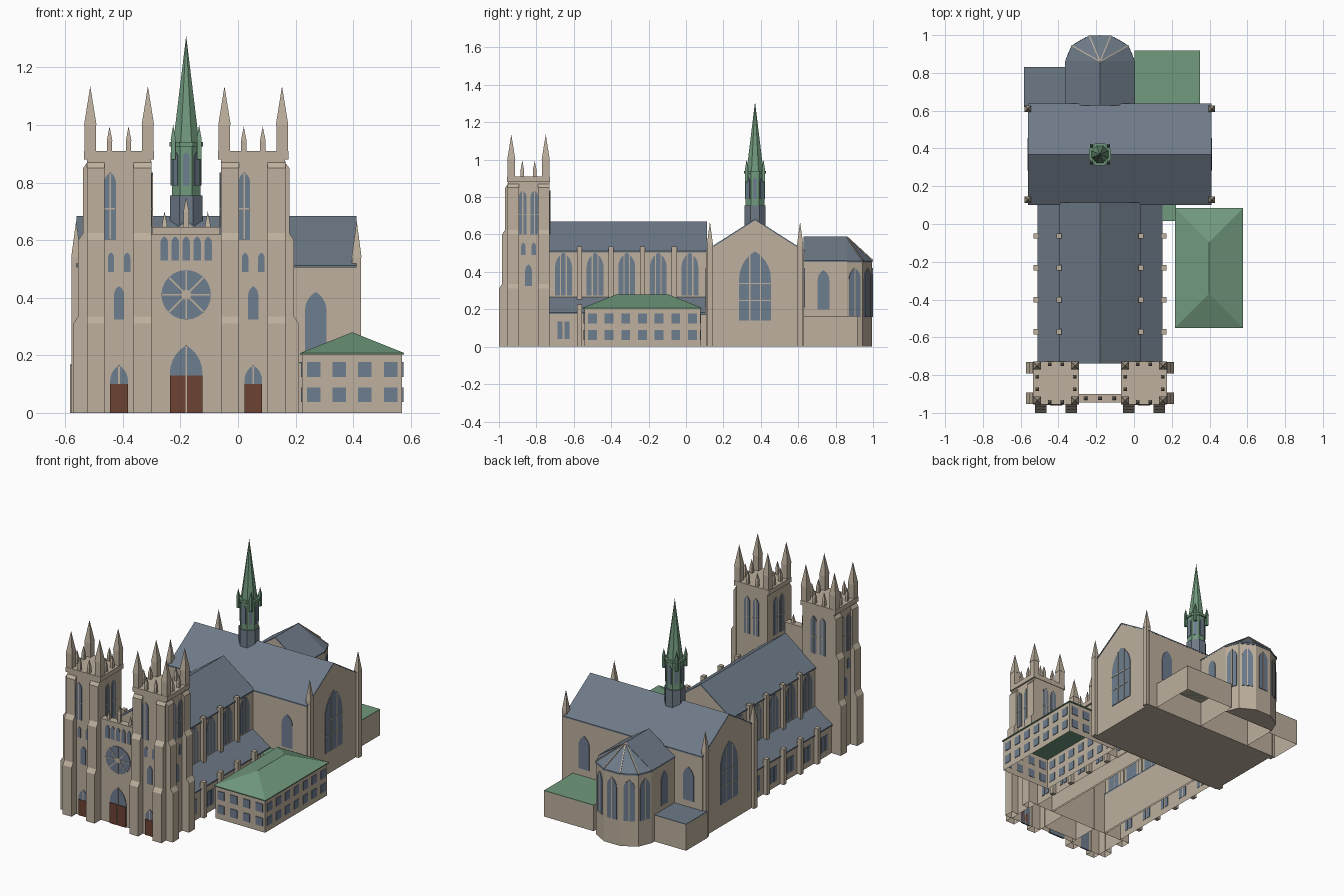
import bpy, bmesh, math
from mathutils import Vector, Matrix

cube = bpy.data.objects.get("Cube")
if cube:
    bpy.data.objects.remove(cube, do_unlink=True)

COLOURS = {
    "stone": (0.51, 0.435, 0.34),
    "slate": (0.155, 0.195, 0.245),
    "glass": (0.155, 0.205, 0.275),
    "copper_green": (0.165, 0.32, 0.205),
    "door_brown": (0.15, 0.055, 0.033),
}
mats = {}
for key, rgb in COLOURS.items():
    m = bpy.data.materials.new(key)
    m.use_nodes = True
    m.diffuse_color = (*rgb, 1)
    m.node_tree.nodes["Principled BSDF"].inputs["Base Color"].default_value = (*rgb, 1)
    mats[key] = m

parts = {}
Z = Vector((0, 0, 1))
FRONT, BACK, RIGHT, LEFT = (Vector(v) for v in ((0, -1, 0), (0, 1, 0), (1, 0, 0), (-1, 0, 0)))
C = -0.18  # axis of nave, choir and spire


def part(name, mat):
    return parts.setdefault(name, (bmesh.new(), mat))[0]


def loft(bm, ring_a, ring_b, open_base=False):
    """Closed solid between two matching rings; optionally without its floor."""
    a = [bm.verts.new(p) for p in ring_a]
    b = [bm.verts.new(p) for p in ring_b]
    faces = [bm.faces.new(a), bm.faces.new(b)]
    for i in range(len(a)):
        j = (i + 1) % len(a)
        faces.append(bm.faces.new((a[i], a[j], b[j], b[i])))
    bmesh.ops.recalc_face_normals(bm, faces=faces)
    if open_base:
        floor = [f for f in faces if all(v.co.z < 0.001 for v in f.verts)]
        bmesh.ops.delete(bm, geom=floor, context='FACES_ONLY')


def slab(name, mat, pts, o, n, d0, d1, open_base=False):
    """Extrude an upright profile along the horizontal normal n."""
    u, o = Z.cross(n), Vector(o)
    rings = [[o + u * a + Z * b + n * d for a, b in pts] for d in (d0, d1)]
    loft(part(name, mat), rings[0], rings[1], open_base)


def box(name, mat, x0, x1, y0, y1, z0, z1, open_base=False):
    slab(name, mat, [(x0, z0), (x1, z0), (x1, z1), (x0, z1)], (0, 0, 0), FRONT, -y1, -y0, open_base)


def spike(name, mat, x, y, z0, z1, r, sides=4):
    """Pyramid with flat-to-flat half width r."""
    R = r / math.cos(math.pi / sides)
    mtx = Matrix.Translation((x, y, (z0 + z1) / 2)) @ Matrix.Rotation(math.pi / sides, 4, 'Z')
    bmesh.ops.create_cone(part(name, mat), cap_ends=True, segments=sides, radius1=R, radius2=0,
                          depth=z1 - z0, matrix=mtx)


def drum(name, mat, x, y, z0, z1, r, sides=8):
    R = r / math.cos(math.pi / sides)
    mtx = Matrix.Translation((x, y, (z0 + z1) / 2)) @ Matrix.Rotation(math.pi / sides, 4, 'Z')
    bmesh.ops.create_cone(part(name, mat), cap_ends=True, segments=sides, radius1=R, radius2=R,
                          depth=z1 - z0, matrix=mtx)


def pinnacle(name, mat, x, y, z0, z1, z2, r):
    box(name, mat, x - r, x + r, y - r, y + r, z0, z1)
    spike(name, mat, x, y, z1, z2, r * 1.08)


def bar(name, mat, p, q, r):
    p, q = Vector(p), Vector(q)
    mtx = Matrix.Translation((p + q) / 2) @ (q - p).to_track_quat('Z', 'Y').to_matrix().to_4x4()
    bmesh.ops.create_cube(part(name, mat), size=1, matrix=mtx @ Matrix.Diagonal((r, r, (q - p).length, 1)))


def rect(name, mat, o, n, w, h, d=0.004):
    slab(name, mat, [(-w / 2, 0), (w / 2, 0), (w / 2, h), (-w / 2, h)], o, n, -0.002, d)


def lancet(name, o, n, w, h, mullions=0, transoms=()):
    """Pointed window plate with stone mullions."""
    spring = h - w * 0.866
    arc = [(w * math.cos(t) - w / 2, spring + w * math.sin(t)) for t in (math.pi / 15 * i for i in range(6))]
    pts = arc + [(-a, b) for a, b in reversed(arc[:-1])] + [(-w / 2, 0), (w / 2, 0)]
    slab(name + "_glass", "glass", pts, o, n, -0.002, 0.004)
    u = Z.cross(n)
    for i in range(mullions):
        a = w * ((i + 1) / (mullions + 1) - 0.5)
        top = spring + math.sqrt(w * w - (abs(a) + w / 2) ** 2)
        rect(name + "_tracery", "stone", Vector(o) + u * a, n, 0.006, top, 0.006)
    for t in transoms:
        rect(name + "_tracery", "stone", Vector(o) + Z * (h * t), n, w, 0.005, 0.006)


def house(name, hw, ze, zr, o, n, length, roof, eave=0.006):
    """Gabled block with a folded roof plate over it."""
    slab(name + "_walls", "stone", [(-hw, 0), (hw, 0), (hw, ze), (0, zr), (-hw, ze)], o, n, 0, length, True)
    k, t = hw + eave, 0.008
    ze -= eave * (zr - ze) / hw
    slab(name + "_roof", roof, [(-k, ze), (k, ze), (k, ze + t), (0, zr + t), (-k, ze + t)][0:1]
         + [(0, zr), (k, ze), (k, ze + t), (0, zr + t), (-k, ze + t)], o, n, -0.003, length + 0.003)


# West towers with stepped buttresses, windows and crowns
TY, TH = -0.842, 0.111
for s in (-1, 1):
    cx = C + s * 0.233
    box("tower_walls", "stone", cx - TH, cx + TH, TY - TH, TY + TH, 0, 0.88, True)
    box("tower_parapets", "stone", cx - 0.122, cx + 0.122, TY - 0.114, TY + 0.114, 0.88, 0.91)
    step = [(0.048, 0), (0.048, 0.31), (0.031, 0.335), (0.031, 0.6), (0.014, 0.625), (0.014, 0.85), (-0.004, 0.875), (-0.004, 0)]
    side = RIGHT if s > 0 else LEFT
    for e in (-1, 1):
        # profile runs outwards, extrusion runs along the wall
        for n, o in ((FRONT, (cx + e * 0.081, TY - TH, 0)), (side, (cx + s * TH, TY + e * 0.081, 0))):
            w = Z.cross(n)
            rings = [[Vector(o) + n * a + Z * b + w * d for a, b in step] for d in (-0.031, 0.031)]
            loft(part("tower_buttresses", "stone"), rings[0], rings[1], True)
    for n in (FRONT, BACK, RIGHT, LEFT):
        u = Z.cross(n)
        o = Vector((cx, TY, 0)) + n * TH
        for e in (-1, 1):
            if n != FRONT or e < 0:
                lancet("belfry_window", o + u * (e * 0.031) + Z * 0.6, n, 0.04, 0.235, 1, (0.45,))
            if n != BACK:
                lancet("tower_small_window", o + u * (e * 0.028) + Z * 0.49, n, 0.022, 0.067)
            p = Vector((cx, TY, 0)) + n * 0.1 + u * (e * 0.033)
            pinnacle("tower_small_pinnacles", "stone", p.x, p.y, 0.91, 0.945, 0.995, 0.009)
        if n != BACK:
            lancet("tower_lancet", o + Z * 0.325, n, 0.035, 0.115)
    for ex in (-1, 1):
        for ey in (-1, 1):
            pinnacle("tower_corner_pinnacles", "stone", cx + ex * 0.1, TY + ey * 0.092, 0.91, 1.0, 1.135, 0.02)
    # side portal
    lancet("side_portal", (cx, TY - TH, 0), FRONT, 0.062, 0.165, 1)
    rect("side_doors", "door_brown", (cx, TY - TH, 0), FRONT, 0.062, 0.1, 0.007)

# Facade screen between the towers
FY = -0.938
box("facade_wall", "stone", C - 0.125, C + 0.125, FY, -0.905, 0, 0.62, True)
box("facade_parapet", "stone", C - 0.118, C + 0.118, FY - 0.006, -0.9, 0.62, 0.645)
for dx, top in ((-0.075, 0.7), (0, 0.75), (0.075, 0.7)):
    pinnacle("facade_pinnacles", "stone", C + dx, -0.922, 0.645, top - 0.05, top, 0.009)
for i in range(-2, 3):
    lancet("gallery_window", (C + i * 0.038, FY, 0.53), FRONT, 0.026, 0.083)
lancet("main_portal", (C, FY, 0), FRONT, 0.114, 0.235, 1)
for e in (-1, 1):
    rect("main_doors", "door_brown", (C + e * 0.03, FY, 0), FRONT, 0.054, 0.13, 0.008)
rose = [(0.086 * math.cos(math.tau * i / 24), 0.086 * math.sin(math.tau * i / 24)) for i in range(24)]
slab("rose_window", "glass", rose, (C, FY, 0.41), FRONT, -0.002, 0.004)
slab("rose_hub", "stone", [(a * 0.2, b * 0.2) for a, b in rose], (C, FY, 0.41), FRONT, 0, 0.007)
for i in range(8):
    a = math.tau * i / 8
    bar("rose_spokes", "stone", (C, FY - 0.003, 0.41),
        (C + 0.085 * math.cos(a), FY - 0.003, 0.41 + 0.085 * math.sin(a)), 0.006)

# Nave with lean-to aisles
house("nave", 0.21, 0.508, 0.662, (C, 0.11, 0), FRONT, 0.845, "slate")
for s, n in ((-1, LEFT), (1, RIGHT)):
    def across(pts):
        return [(s * a, b) for a, b in pts]
    slab("aisle_walls", "stone", across([(0.2, 0), (0.326, 0), (0.326, 0.178), (0.2, 0.262)]),
         (C, 0, 0), FRONT, -0.105, 0.735, True)
    slab("aisle_roofs", "slate", across([(0.2, 0.262), (0.332, 0.174), (0.332, 0.182), (0.2, 0.272)]),
         (C, 0, 0), FRONT, -0.105, 0.735)
    for i in range(5):
        y = -0.655 + i * 0.169
        lancet("clerestory_window", (C + s * 0.21, y, 0.275), n, 0.09, 0.228, 2)
        for e in (-0.018, 0.018):
            rect("aisle_windows", "glass", (C + s * 0.326, y + e, 0.04), n, 0.026, 0.095)
        if i < 4:
            x, y = C + s * 0.217, y + 0.085
            box("nave_piers", "stone", x - 0.013, x + 0.013, y - 0.014, y + 0.014, 0.2, 0.535)
            x = C + s * 0.338
            box("aisle_piers", "stone", x - 0.014, x + 0.014, y - 0.014, y + 0.014, 0, 0.225)

# Transept, its end windows and corner pinnacles
TX0, TX1, TYC = -0.558, 0.408, 0.369
house("transept", 0.262, 0.508, 0.675, (TX0, TYC, 0), RIGHT, TX1 - TX0, "slate")
box("transept_floor", "stone", TX0, TX1, TYC - 0.26, TYC + 0.26, 0, 0.004)
for x, n in ((TX0, LEFT), (TX1, RIGHT)):
    lancet("transept_great_window", (x, TYC, 0.14), n, 0.17, 0.37, 2, (0.28, 0.53))
    for e in (-1, 1):
        pinnacle("transept_pinnacles", "stone", x + n.x * 0.004, TYC + e * 0.241, 0, 0.54, 0.668, 0.016)
for x in (0.27, -0.46):
    lancet("transept_side_window", (x, TYC - 0.262, 0.21), FRONT, 0.075, 0.21)
    lancet("transept_side_window", (x, TYC + 0.262, 0.21), BACK, 0.075, 0.21)

# Choir and polygonal apse
CH, AY, AZ, APEX = 0.182, 0.86, 0.455, 0.58
house("choir", CH, AZ, APEX, (C, AY, 0), FRONT, AY - 0.63, "slate", 0.004)
for s, n in ((-1, LEFT), (1, RIGHT)):
    lancet("choir_window", (C + s * CH, 0.735, 0.2), n, 0.062, 0.21)


def apse_ring(k, z):
    return [Vector((C + k * CH * math.cos(math.pi * i / 5), AY + k * 0.142 * math.sin(math.pi * i / 5), z)) for i in range(6)]


ring = apse_ring(1, 0)
loft(part("apse_walls", "stone"), ring, apse_ring(1, AZ))
loft(part("apse_cornice", "slate"), apse_ring(1.02, AZ - 0.006), apse_ring(1.02, AZ + 0.004))
bm = part("apse_roof", "slate")
tip = bm.verts.new((C, AY, APEX + 0.006))
rim = [bm.verts.new(p) for p in apse_ring(1.02, AZ + 0.004)]
for i in range(5):
    bm.faces.new((rim[i], rim[i + 1], tip))
    a, b = ring[i], ring[i + 1]
    n = (b - a).cross(Z).normalized()
    lancet("apse_window", (a + b) / 2 + Z * 0.16, n, 0.066, 0.26, 1)
for p in apse_ring(1.02, AZ + 0.006)[1:5]:
    bar("apse_ribs", "stone", p, (C, AY, APEX + 0.007), 0.006)

# Low sacristy blocks beside the choir
for name, mat, x0, x1, y1, z in (("east_sacristy", "copper_green", 0.003, 0.35, 0.918, 0.165),
                                 ("west_sacristy", "slate", -0.583, -0.362, 0.832, 0.168)):
    box(name + "_walls", "stone", x0, x1, 0.62, y1, 0, z - 0.004, True)
    box(name + "_roof", mat, x0, x1, 0.62, y1, z - 0.004, z)

# Crossing spire
box_y = TYC
drum("spire_base", "slate", C, box_y, 0.6, 0.755, 0.057)
drum("spire_lantern", "copper_green", C, box_y, 0.755, 0.93, 0.05)
drum("spire_collar", "copper_green", C, box_y, 0.925, 0.94, 0.058)
spike("spire_cone", "copper_green", C, box_y, 0.94, 1.31, 0.045, 8)
for i in range(8):
    n = Vector((math.cos(math.tau * i / 8), math.sin(math.tau * i / 8), 0))
    lancet("spire_window", Vector((C, box_y, 0.79)) + n * 0.05, n, 0.022, 0.115)
for ex in (-1, 1):
    for ey in (-1, 1):
        pinnacle("spire_pinnacles", "copper_green", C + ex * 0.045, box_y + ey * 0.045, 0.88, 0.95, 1.0, 0.008)

# Side annex with hipped roof and its link
X0, X1, Y0, Y1 = 0.223, 0.57, -0.543, 0.077
box("annex_walls", "stone", X0, X1, Y0, Y1, 0, 0.205, True)
bm = part("annex_roof", "copper_green")
eaves = [bm.verts.new(p + (0.208,)) for p in ((0.216, -0.55), (0.577, -0.55), (0.577, 0.084), (0.216, 0.084))]
r0, r1 = bm.verts.new((0.397, -0.37, 0.28)), bm.verts.new((0.397, -0.096, 0.28))
for f in ((0, 1, r0), (1, 2, r1, r0), (2, 3, r1), (3, 0, r0, r1)):
    bm.faces.new([eaves[v] if isinstance(v, int) else v for v in f])
box("annex_cornice", "copper_green", 0.216, 0.577, -0.55, 0.084, 0.202, 0.208)
xm, ym = (X0 + X1) / 2, (Y0 + Y1) / 2
for n, o, count in ((FRONT, (xm, Y0), 4), (BACK, (xm, Y1), 4), (RIGHT, (X1, ym), 7), (LEFT, (X0, ym), 7)):
    for i in range(count):
        for z in (0.037, 0.125):
            p = Vector((*o, z)) + Z.cross(n) * ((i - (count - 1) / 2) * 0.089)
            rect("annex_windows", "glass", p, n, 0.047, 0.052)
box("link_walls", "stone", 0.14, X0, 0.015, 0.11, 0, 0.17, True)
box("link_roof", "copper_green", 0.14, X0, 0.015, 0.11, 0.17, 0.176)

# Turn every part into an object
for name, (bm, mat) in parts.items():
    mesh = bpy.data.meshes.new(name)
    bm.to_mesh(mesh)
    bm.free()
    mesh.materials.append(mats[mat])
    bpy.context.collection.objects.link(bpy.data.objects.new(name, mesh))
